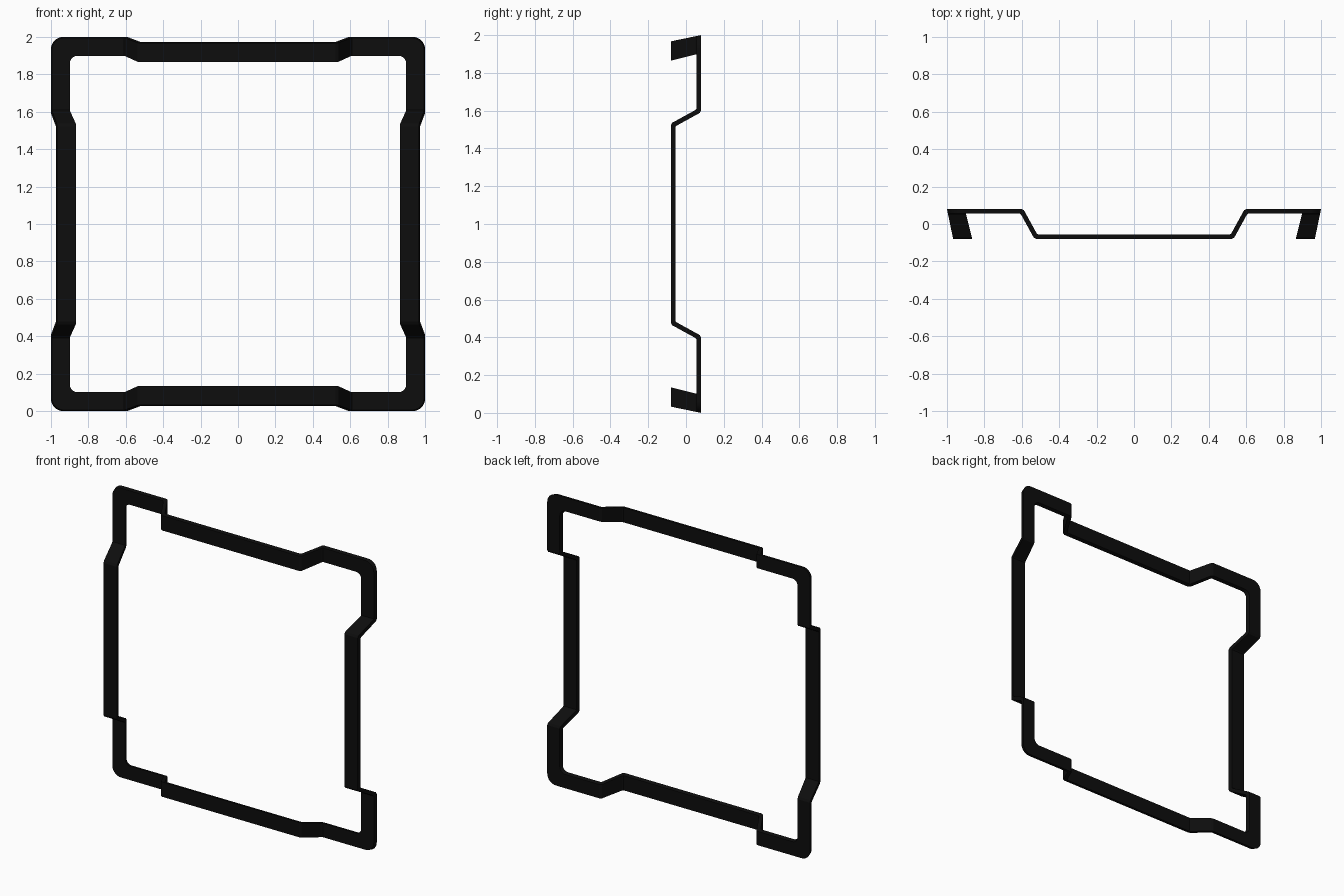
import bpy
import bmesh
import math

cube = bpy.data.objects.get("Cube")
if cube:
    bpy.data.objects.remove(cube, do_unlink=True)

HALF_DEPTH = 0.08
ARC_STEPS = 8

black = bpy.data.materials.new("matte black")
black.use_nodes = True
colour = (0.004, 0.004, 0.004, 1)
black.diffuse_color = colour
black.node_tree.nodes["Principled BSDF"].inputs["Base Color"].default_value = colour

# Bent strip: (distance along side, depth) for the back and front surfaces
ramp = [
    ((0.514, -0.055), (0.522, -0.08)),
    ((0.521, -0.049), (0.536, -0.073)),
    ((0.588, 0.073), (0.603, 0.049)),
    ((0.602, 0.08), (0.610, 0.055)),
]
BACK_Y, FRONT_Y = ramp[-1][0][1], ramp[-1][1][1]


def edge(y, outer):
    """Distance of the slanted outer or inner rim from the centre at a depth."""
    lean = (HALF_DEPTH - y) / (2 * HALF_DEPTH)
    return 1 - 0.033 * lean if outer else 0.905 - 0.04 * lean


def corner_point(y, outer, angle):
    radius = 0.065 if outer else 0.04
    centre = edge(y, outer) - radius
    return (centre + radius * math.sin(angle), y, centre + radius * math.cos(angle))


def side_sections():
    """Four-point sections along one side and round its end corner."""
    sections = []
    for sign, stations in ((-1, reversed(ramp)), (1, ramp)):
        for (tb, yb), (tf, yf) in stations:
            sections.append([(sign * tb, yb, edge(yb, True)),
                             (sign * tb, yb, edge(yb, False)),
                             (sign * tf, yf, edge(yf, False)),
                             (sign * tf, yf, edge(yf, True))])
    for i in range(ARC_STEPS + 1):
        angle = math.pi / 2 * i / ARC_STEPS
        sections.append([corner_point(y, outer, angle) for y, outer in
                         ((BACK_Y, True), (BACK_Y, False),
                          (FRONT_Y, False), (FRONT_Y, True))])
    return sections


# Four sides joined into one closed frame
bm = bmesh.new()
rings = []
for turn in range(4):
    for section in side_sections():
        ring = []
        for x, y, z in section:
            for _ in range(turn):
                x, z = z, -x
            ring.append(bm.verts.new((x, y, z + 1)))
        rings.append(ring)
for i, ring in enumerate(rings):
    following = rings[(i + 1) % len(rings)]
    for j in range(4):
        k = (j + 1) % 4
        bm.faces.new((ring[j], ring[k], following[k], following[j]))
bmesh.ops.recalc_face_normals(bm, faces=bm.faces)

mesh = bpy.data.meshes.new("bent_frame")
bm.to_mesh(mesh)
bm.free()
mesh.materials.append(black)
frame = bpy.data.objects.new("bent_frame", mesh)
bpy.context.collection.objects.link(frame)

# Smooth only the rounded corners
bpy.context.view_layer.objects.active = frame
frame.select_set(True)
bpy.ops.object.shade_smooth_by_angle(angle=math.radians(20))
